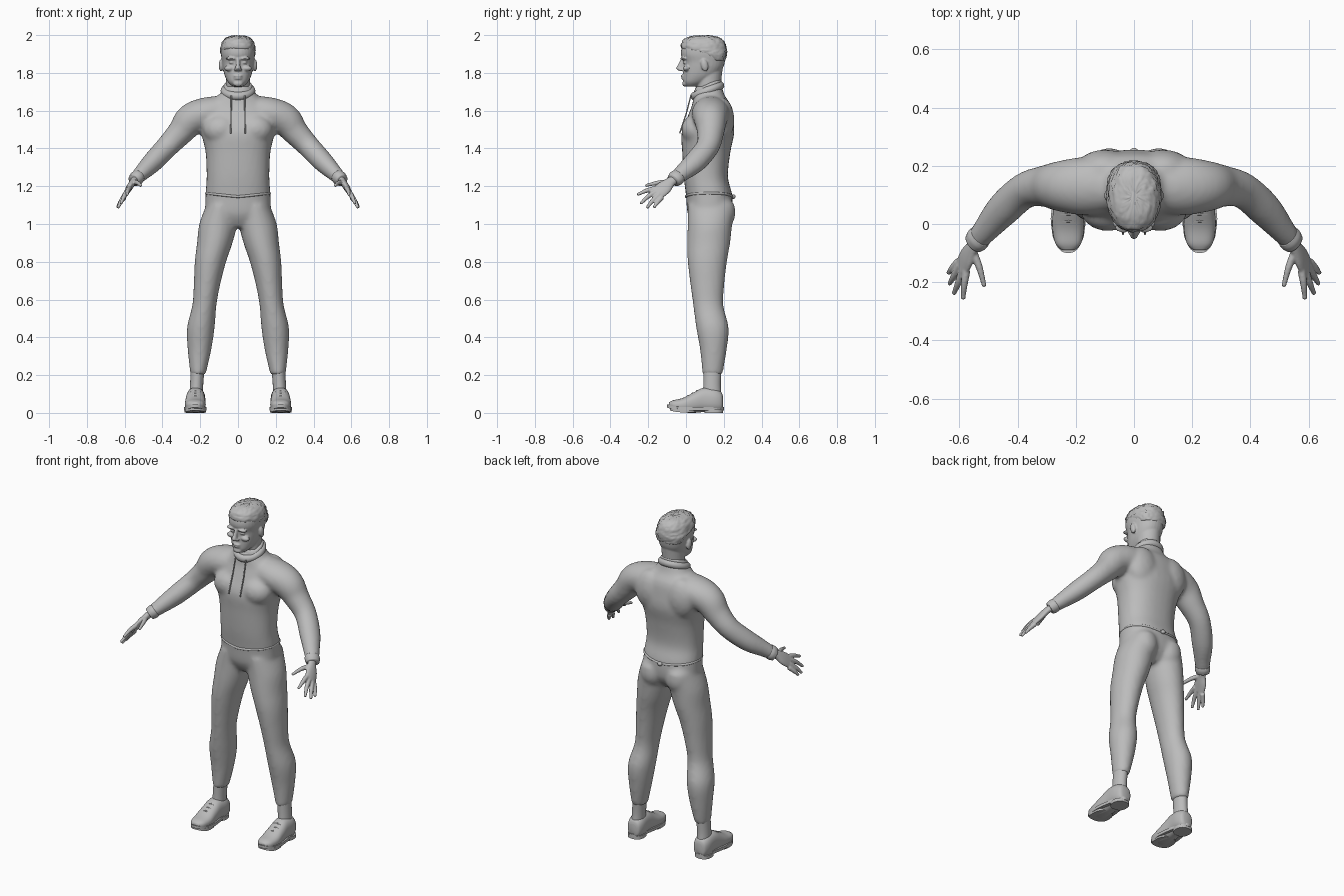
import bpy, bmesh, math, random
from mathutils import Vector, Matrix

random.seed(4)
if "Cube" in bpy.data.objects:
    bpy.data.objects.remove(bpy.data.objects["Cube"])

grey = bpy.data.materials.new("plain_grey")
grey.use_nodes = True
grey.diffuse_color = (0.5, 0.5, 0.5, 1)
grey.node_tree.nodes["Principled BSDF"].inputs["Base Color"].default_value = (0.5, 0.5, 0.5, 1)
X, Y, Z = Vector((1, 0, 0)), Vector((0, 1, 0)), Vector((0, 0, 1))


def catmull(rows, steps):
    """Smoothly interpolate rows of section values."""
    rows = [Vector(r) for r in rows]
    out = []
    for i in range(len(rows) - 1):
        a, b, c, d = rows[max(i - 1, 0)], rows[i], rows[i + 1], rows[min(i + 2, len(rows) - 1)]
        for k in range(steps):
            t = k / steps
            out.append(b + (c - a) * (t / 2) + (2 * a - 5 * b + 4 * c - d) * (t * t / 2)
                       + (3 * b - a - 3 * c + d) * (t ** 3 / 2))
    return out + [rows[-1]]


def loft(bm, rows, side=1, axes=(X, Y), ref=None, n=32, power=2.0, steps=5):
    """Skin rounded sections (x, y, z, radius u, radius v); ref makes them follow the path."""
    rows = catmull(rows, steps)
    pts = [Vector(r[:3]) for r in rows]
    rings = []
    for i, r in enumerate(rows):
        u, v = axes
        if ref:
            t = (pts[min(i + 1, len(pts) - 1)] - pts[max(i - 1, 0)]).normalized()
            u = (ref - t * ref.dot(t)).normalized()
            v = t.cross(u)
        ring = []
        for k in range(n):
            c, s = math.cos(math.tau * k / n), math.sin(math.tau * k / n)
            p = pts[i] + u * math.copysign(abs(c) ** (2 / power), c) * r[3] \
                + v * math.copysign(abs(s) ** (2 / power), s) * r[4]
            ring.append(bm.verts.new((p.x * side, p.y, p.z)))
        rings.append(ring)
    for a, b in zip(rings, rings[1:]):
        for k in range(n):
            bm.faces.new((a[k], a[(k + 1) % n], b[(k + 1) % n], b[k]))
    bm.faces.new(rings[0])
    bm.faces.new(rings[-1])


def depth_rows(rows):
    """Turn (z, half width, front, back) into centred sections."""
    return [(0, (f + b) / 2, z, w, (b - f) / 2) for z, w, f, b in rows]


def ball(bm, loc, size, turn=0):
    m = Matrix.Translation(loc) @ Matrix.Rotation(turn, 4, "X") @ Matrix.Diagonal((*size, 1))
    bmesh.ops.create_uvsphere(bm, u_segments=20, v_segments=12, radius=1, matrix=m)


def finish(name, bm, voxel=0, smooth=0):
    bmesh.ops.recalc_face_normals(bm, faces=bm.faces)
    me = bpy.data.meshes.new(name)
    bm.to_mesh(me)
    bm.free()
    me.materials.append(grey)
    me.shade_smooth()
    ob = bpy.data.objects.new(name, me)
    bpy.context.collection.objects.link(ob)
    if voxel:
        m = ob.modifiers.new("blend", "REMESH")
        m.mode, m.voxel_size, m.use_smooth_shade = "VOXEL", voxel, True
        m = ob.modifiers.new("soften", "SMOOTH")
        m.iterations, m.factor = smooth, 0.5
    return ob


def tube(name, pts, radius, cyclic=False):
    cu = bpy.data.curves.new(name, "CURVE")
    cu.dimensions, cu.bevel_depth, cu.bevel_resolution, cu.use_fill_caps = "3D", radius, 3, True
    sp = cu.splines.new("POLY")
    sp.points.add(len(pts) - 1)
    for q, p in zip(sp.points, pts):
        q.co = (*p, 1)
    sp.use_cyclic_u = cyclic
    sp.use_smooth = True
    cu.materials.append(grey)
    ob = bpy.data.objects.new(name, cu)
    bpy.context.collection.objects.link(ob)


# Clothed body: torso, arms and legs blended into one skin
bm = bmesh.new()
loft(bm, depth_rows([(.98, .08, .05, .19), (1.05, .165, .01, .24), (1.15, .172, 0, .245),
                     (1.25, .166, -.012, .222), (1.38, .172, -.02, .235), (1.48, .195, -.024, .255),
                     (1.56, .21, .005, .25), (1.63, .17, .032, .237), (1.68, .105, .04, .205),
                     (1.73, .07, .05, .19)]), power=2.3)
for s in (-1, 1):
    loft(bm, [(.06, .13, 1.595, .09, .085), (.17, .13, 1.585, .1, .085), (.25, .13, 1.55, .088, .086),
              (.305, .13, 1.485, .072, .07), (.375, .115, 1.41, .062, .06), (.45, .05, 1.33, .06, .055),
              (.51, -.02, 1.27, .046, .043), (.545, -.06, 1.235, .038, .034)], s, ref=Y)
    loft(bm, [(.088, .135, 1.1, .08, .125), (.105, .127, 1, .1, .118), (.123, .12, .9, .094, .114),
              (.146, .113, .8, .083, .104), (.164, .113, .68, .07, .09), (.178, .118, .57, .064, .08),
              (.197, .14, .45, .073, .086), (.204, .145, .33, .062, .07), (.212, .14, .2, .04, .053)], s)
    ball(bm, (s * .085, .17, 1.06), (.083, .093, .1))
    ball(bm, (s * .09, .05, 1.5), (.095, .075, .08))
    ball(bm, (s * .1, .19, 1.55), (.1, .066, .12))
finish("clothed_body", bm, .011, 8)

# Head with simple features, and the neck
bm = bmesh.new()
loft(bm, [(0, .125, 1.64, .068, .068), (0, .12, 1.72, .063, .064), (0, .12, 1.83, .065, .075)])
loft(bm, depth_rows([(1.728, .028, .002, .06), (1.75, .052, -.014, .11), (1.785, .07, -.016, .165),
                     (1.825, .08, -.014, .195), (1.86, .085, -.014, .206), (1.9, .09, -.027, .21),
                     (1.94, .087, -.02, .206), (1.97, .07, .005, .185), (1.985, .045, .04, .155)]),
     power=2.2)
loft(bm, [(0, -.013, 1.875, .009, .014), (0, -.026, 1.845, .011, .016), (0, -.034, 1.823, .015, .019),
          (0, -.022, 1.81, .014, .013)])
ball(bm, (0, -.016, 1.783), (.025, .012, .006))
ball(bm, (0, -.014, 1.771), (.022, .012, .007))
ball(bm, (0, -.006, 1.743), (.026, .014, .016))
for s in (-1, 1):
    ball(bm, (s * .036, -.012, 1.876), (.03, .018, .008))
    ball(bm, (s * .046, .002, 1.824), (.028, .018, .015))
    ball(bm, (s * .034, -.005, 1.855), (.014, .011, .008))
    ball(bm, (s * .013, -.026, 1.817), (.009, .012, .008))
    ball(bm, (s * .09, .098, 1.84), (.012, .019, .033), .2)
finish("head", bm, .0048, 3)

# Cropped hair with a rough surface
bm = bmesh.new()
loft(bm, depth_rows([(1.865, .075, .11, .208), (1.9, .091, .055, .216), (1.925, .093, -.02, .215),
                     (1.955, .087, -.024, .209), (1.98, .07, -.008, .19), (1.994, .045, .03, .155),
                     (1.997, .012, .08, .11)]), n=56, power=2.2, steps=4)
for v in bm.verts:
    out = Vector((v.co.x, v.co.y - .095, (v.co.z - 1.9) * .8)).normalized()
    v.co += out * random.uniform(-.004, .003)
finish("short_hair", bm)

# Folded collar, hem and back knot
turns = [math.tau * k / 48 for k in range(48)]
tube("collar", [(.069 * math.cos(a), .113 + .067 * math.sin(a), 1.705 + .028 * math.sin(a))
                for a in turns], .023, True)
tube("collar_fold", [(.062 * math.cos(a), .115 + .06 * math.sin(a), 1.727 + .028 * math.sin(a))
                     for a in turns], .014, True)
tube("shirt_hem", [(.167 * math.copysign(abs(math.cos(a)) ** .87, math.cos(a)),
                    .122 + .121 * math.copysign(abs(math.sin(a)) ** .87, math.sin(a)),
                    1.145 + .018 * abs(math.cos(a))) for a in turns], .007, True)
bm = bmesh.new()
ball(bm, (0, .25, 1.145), (.014, .012, .012))
finish("back_knot", bm)

for s, label in ((-1, "right"), (1, "left")):
    # Drawstring, cuff and trouser hem
    tube(label + "_drawstring", [(s * .035, .026, 1.68), (s * .037, 0, 1.58), (s * .038, -.034, 1.48)], .0035)
    bm = bmesh.new()
    loft(bm, [(.528, -.042, 1.252, .042, .037), (.538, -.053, 1.242, .044, .039),
              (.55, -.066, 1.23, .039, .034)], s, ref=Y)
    finish(label + "_cuff", bm)

    # Hand: palm, four fingers and thumb
    bm = bmesh.new()
    across = Vector((.025, .035, -.045))
    loft(bm, [(.535, -.05, 1.245, .024, .02), (.556, -.083, 1.222, .028, .018),
              (.575, -.115, 1.193, .04, .017), (.593, -.152, 1.163, .04, .013)], s, ref=across)
    for base, mid, tip in (((.576, -.16, 1.188), (.583, -.205, 1.178), (.587, -.252, 1.158)),
                           ((.588, -.155, 1.172), (.603, -.2, 1.146), (.618, -.236, 1.112)),
                           ((.598, -.142, 1.156), (.618, -.178, 1.122), (.633, -.203, 1.09)),
                           ((.602, -.128, 1.141), (.623, -.15, 1.115), (.636, -.167, 1.092)),
                           ((.553, -.095, 1.222), (.532, -.148, 1.218), (.516, -.208, 1.205))):
        loft(bm, [(*base, .014, .014), (*mid, .012, .012), (*tip, .008, .008)], s, ref=Z, n=16)
        ball(bm, (s * tip[0], *tip[1:]), (.009, .009, .009))
    finish(label + "_hand", bm, .0045, 3)

    # Bare ankle
    bm = bmesh.new()
    loft(bm, [(.222, .138, .09, .036, .05), (.219, .138, .15, .035, .046), (.213, .14, .24, .036, .048)], s)
    finish(label + "_ankle", bm)

    # Shoe: upper, sole and heel, bent up at the toe
    upper, sole = bmesh.new(), bmesh.new()
    loft(upper, [(.226, -.09, .03, .022, .014), (.226, -.065, .036, .045, .027),
                 (.226, -.01, .042, .055, .04), (.226, .04, .054, .053, .054),
                 (.225, .09, .068, .05, .064), (.223, .15, .066, .05, .064),
                 (.222, .185, .06, .04, .052), (.222, .195, .055, .025, .035)], s, axes=(X, Z), power=2.4)
    for cy, low, high, rx, ry in ((.05, .013, .03, .061, .15), (.147, 0, .02, .06, .05),
                                  (-.015, .003, .02, .056, .07)):
        loft(sole, [(.226, cy, low, rx, ry), (.226, cy, high, rx, ry)], s, power=2.4, steps=1, n=40)
    for part in (upper, sole):
        for v in part.verts:
            v.co.z += 2.4 * max(0, -.02 - v.co.y) ** 2
            if part is sole:
                v.co.x = s * .226 + (v.co.x - s * .226) * (1 - .2 * max(0, min(1, (v.co.y - .02) / .1)))
    finish(label + "_shoe_upper", upper)
    ob = finish(label + "_shoe_sole", sole)
    ob.data.set_sharp_from_angle(angle=math.radians(40))
    for k in range(3):
        y, z = .01 + .024 * k, .087 + .013 * k
        tube(f"{label}_lace_{k}", [(s * .226 + d * .026, y, z - abs(d) * .007 + .004)
                                   for d in (-1, -.5, 0, .5, 1)], .004)
